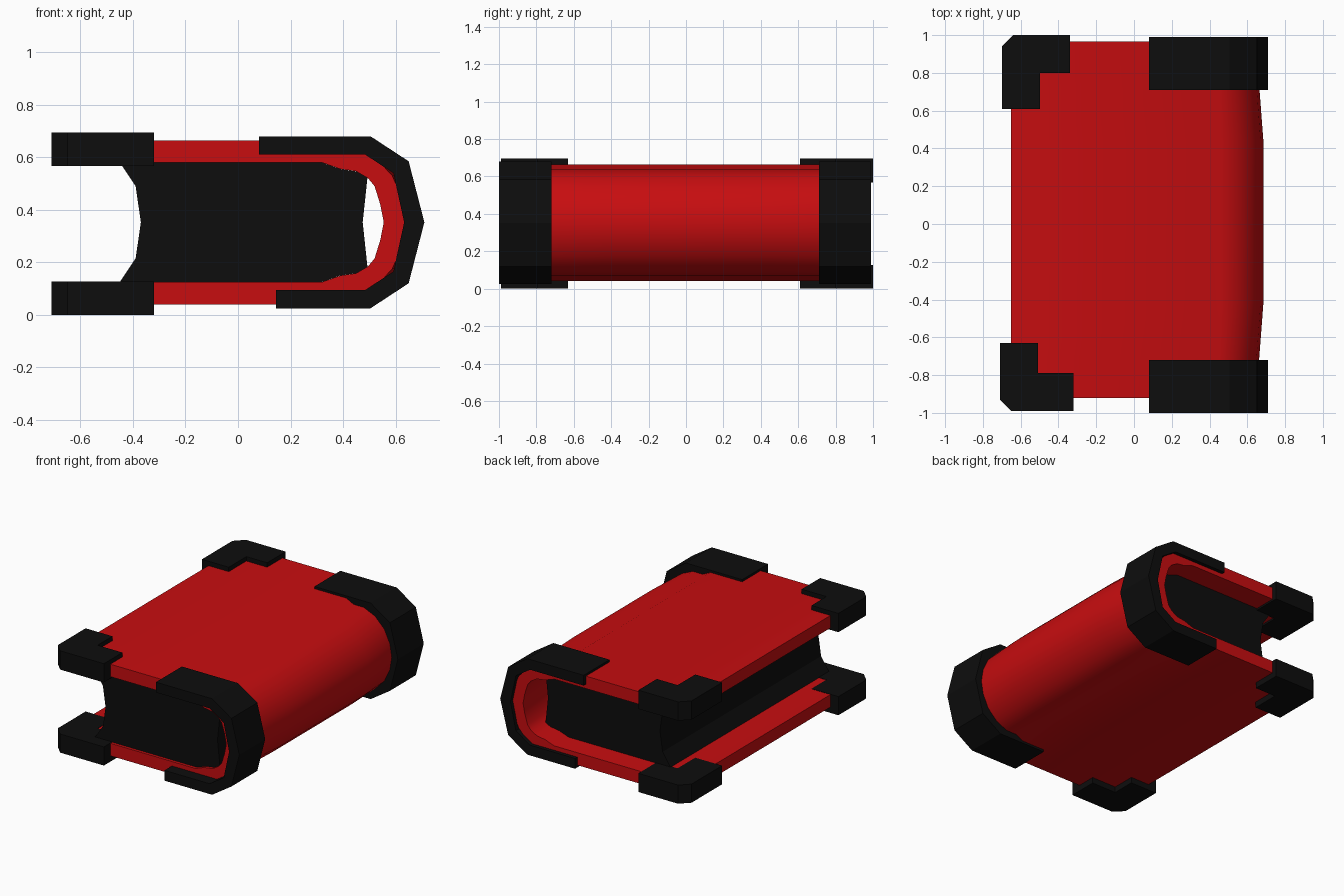
import bpy, bmesh, math

if "Cube" in bpy.data.objects:
    bpy.data.objects.remove(bpy.data.objects["Cube"])

ZC = 0.3525  # mid height: every section mirrors about it


def material(name, rgb):
    m = bpy.data.materials.new(name)
    m.diffuse_color = (*rgb, 1)
    m.use_nodes = True
    m.node_tree.nodes["Principled BSDF"].inputs["Base Color"].default_value = m.diffuse_color
    return m


RED = material("cover_red", (0.57, 0.004, 0.005))
BLACK = material("black", (0.004, 0.004, 0.004))


def loft(name, rings, mat, smooth=False):
    """Skin closed rings of 3D points and cap both ends."""
    bm = bmesh.new()
    vs = [[bm.verts.new(p) for p in r] for r in rings]
    n = len(rings[0])
    for a, b in zip(vs, vs[1:]):
        for i in range(n):
            j = (i + 1) % n
            bm.faces.new((a[i], a[j], b[j], b[i]))
    bm.faces.new(vs[0])
    bm.faces.new(vs[-1])
    bmesh.ops.recalc_face_normals(bm, faces=bm.faces)
    me = bpy.data.meshes.new(name)
    bm.to_mesh(me)
    bm.free()
    me.materials.append(mat)
    ob = bpy.data.objects.new(name, me)
    bpy.context.collection.objects.link(ob)
    if smooth:
        bpy.ops.object.select_all(action='DESELECT')
        ob.select_set(True)
        bpy.context.view_layer.objects.active = ob
        bpy.ops.object.shade_smooth_by_angle(angle=math.radians(35))
    return ob


def mirrored(half):
    """Upper half path ending on the mid line -> full path."""
    return half + [(x, 2 * ZC - z) for x, z in reversed(half[:-1])]


def along_y(section, y):
    return [(x, y, z) for x, z in section]


# Cover: U-shaped section with hinge groove; spine swells towards the middle
outer = mirrored([(-.65, .665), (.32, .665), (.38, .637), (.46, .637),
                  (.55, .60), (.625, .53), (.67, .44), (.685, ZC)])
inner = mirrored([(-.65, .58), (.32, .58), (.40, .555), (.467, .547),
                  (.52, .52), (.548, .49), (.573, .42), (.588, ZC)])
cover = outer + inner[::-1]


def swell(y, f):
    return [(x if x < .33 else .33 + (x - .33) * f, y, z) for x, z in cover]


loft("cover", [swell(y, f) for y, f in
               ((-.92, .873), (-.70, .94), (-.42, 1), (.44, 1), (.72, .94), (.965, .873))],
     RED, smooth=True)

# Page block: hollowed fore-edge and back edge
fore = mirrored([(-.45, .58), (-.39, .49), (-.37, ZC)])
back = mirrored([(.32, .58), (.39, .555), (.495, .54), (.475, ZC)])
pages = fore + back[::-1]
loft("page_block", [along_y(pages, y) for y in (-.90, .81)], BLACK)

# Spine straps at both ends of the spine
strap_out = mirrored([(.08, .68), (.505, .68), (.65, .585), (.71, ZC)])
strap_in = mirrored([(.08, .61), (.485, .61), (.592, .54), (.633, ZC)])
strap_out[-1] = (.145, strap_out[-1][1])
strap_in[-1] = (.145, strap_in[-1][1])
strap = strap_out + strap_in[::-1]
for name, y0, y1 in (("front_strap", -1, -.72), ("back_strap", .71, .99)):
    loft(name, [along_y(strap, y) for y in (y0, y1)], BLACK)

# L-shaped corner guards with a clipped outer corner, on both covers
for side, s, x0, y1 in (("front", -1, -.71, .99), ("back", 1, -.70, 1.0)):
    w = .39 if s < 0 else .36
    ye = .63 if s < 0 else .61
    L = [(x0, ye), (x0, y1 - .06), (x0 + .06, y1), (x0 + w, y1),
         (x0 + w, y1 - .2), (x0 + .203, y1 - .2), (x0 + .203, ye)]
    for level, z0, z1 in (("lower", 0, .127), ("upper", .567, .695)):
        loft(f"{side}_{level}_corner", [[(x, s * y, z) for x, y in L] for z in (z0, z1)], BLACK)
